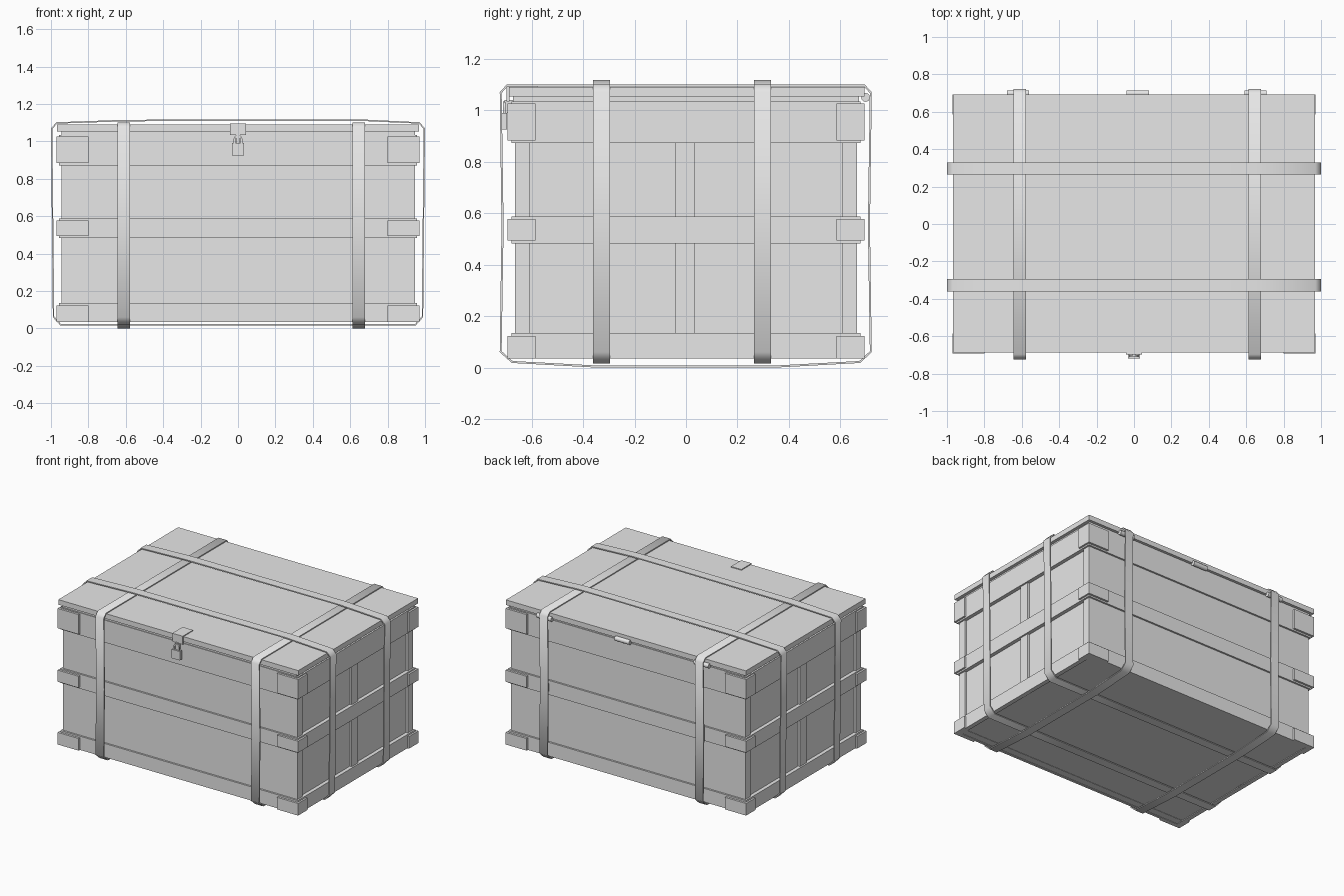
import bpy, bmesh, math
from mathutils import Vector

if "Cube" in bpy.data.objects:
    bpy.data.objects.remove(bpy.data.objects["Cube"], do_unlink=True)

GREY = (0.8, 0.8, 0.8, 1)
mat = bpy.data.materials.new("plain grey")
mat.use_nodes = True
mat.diffuse_color = GREY
mat.node_tree.nodes["Principled BSDF"].inputs["Base Color"].default_value = GREY


def make(name, bm, smooth=None):
    bmesh.ops.recalc_face_normals(bm, faces=bm.faces)
    me = bpy.data.meshes.new(name)
    bm.to_mesh(me)
    bm.free()
    me.materials.append(mat)
    ob = bpy.data.objects.new(name, me)
    bpy.context.collection.objects.link(ob)
    if smooth:
        bpy.ops.object.select_all(action='DESELECT')
        bpy.context.view_layer.objects.active = ob
        ob.select_set(True)
        bpy.ops.object.shade_smooth_by_angle(angle=math.radians(smooth))
    return ob


def box(name, x, y, z):
    """Box from (low, high) ranges."""
    bm = bmesh.new()
    bmesh.ops.create_cube(bm, size=1)
    for v in bm.verts:
        v.co = [r[0] if c < 0 else r[1] for c, r in zip(v.co, (x, y, z))]
    return make(name, bm)


def prism(name, outline, low, high, place):
    """Extrude a 2D outline; place(a, b, depth) gives the 3D point."""
    bm = bmesh.new()
    face = bm.faces.new([bm.verts.new(place(a, b, low)) for a, b in outline])
    step = Vector(place(0, 0, high)) - Vector(place(0, 0, low))
    new = bmesh.ops.extrude_face_region(bm, geom=[face])["geom"]
    bmesh.ops.translate(bm, vec=step, verts=[g for g in new if isinstance(g, bmesh.types.BMVert)])
    return make(name, bm)


def cylinder(name, centre, radius, length):
    """Cylinder lying along x."""
    bm = bmesh.new()
    bmesh.ops.create_cone(bm, cap_ends=True, segments=16, radius1=radius, radius2=radius, depth=length)
    for v in bm.verts:
        v.co = Vector((v.co.z, v.co.x, v.co.y)) + Vector(centre)
    return make(name, bm, 40)


def strap(name, path, centre, width, place, thick=0.008):
    """Closed flat band following a loop, thickened towards the inside."""
    pts = [Vector(p) for p in path]
    mid = sum(pts, Vector((0, 0))) / len(pts)
    inner = []
    for i, p in enumerate(pts):
        a = (p - pts[i - 1]).normalized()
        b = (pts[(i + 1) % len(pts)] - p).normalized()
        n = Vector((-a.y - b.y, a.x + b.x)).normalized()
        if n.dot(mid - p) < 0:
            n = -n
        inner.append(p + n * thick)
    bm = bmesh.new()
    rows = [[bm.verts.new(place(p.x, p.y, centre + s * width / 2)) for p in loop]
            for loop, s in ((pts, -1), (pts, 1), (inner, 1), (inner, -1))]
    for r in range(4):
        for i in range(len(pts)):
            j = (i + 1) % len(pts)
            s, t = rows[r], rows[(r + 1) % 4]
            bm.faces.new((s[i], s[j], t[j], t[i]))
    return make(name, bm, 60)


# Chest body: floor, planked walls, recessed end panels and their middle posts
box("inner_body", (-0.93, 0.93), (-0.62, 0.62), (0.04, 1.025))
for s, side in ((-1, "front"), (1, "back")):
    box(side + "_wall", (-0.945, 0.945), sorted((s * 0.608, s * 0.665)), (0.038, 1.03))
for s, side in ((-1, "right"), (1, "left")):
    box(side + "_middle_post", sorted((s * 0.92, s * 0.945)), (-0.04, 0.035), (0.038, 1.03))

# Three tiers of battens with corner brackets
tiers = {"lower": ((0.035, 0.135), (0.035, 0.123)),
         "middle": ((0.482, 0.587), (0.493, 0.577)),
         "upper": ((0.872, 1.035), (0.883, 1.027))}
for tier, (band, plate) in tiers.items():
    for s in (-1, 1):
        end = "left" if s > 0 else "right"
        face = "back" if s > 0 else "front"
        box(f"{tier}_{face}_batten", (-0.957, 0.957), sorted((s * 0.66, s * 0.678)), band)
        box(f"{tier}_{end}_batten", sorted((s * 0.925, s * 0.957)), (-0.665, 0.665), band)
        for t in (-1, 1):
            corner = [(0.97, 0.693), (0.80, 0.693), (0.80, 0.67),
                      (0.95, 0.67), (0.95, 0.585), (0.97, 0.585)]
            prism(f"{tier}_{end}_bracket_{'back' if t > 0 else 'front'}", corner, *plate,
                  lambda a, b, d, s=s, t=t: (s * a, t * b, d))

# Lid with a narrower underside board
box("lid_lip", (-0.945, 0.945), (-0.673, 0.673), (1.025, 1.055))
box("lid", (-0.968, 0.968), (-0.688, 0.693), (1.053, 1.09))

# Hinges along the back
for i, x in enumerate((-0.62, 0.02, 0.65)):
    cylinder(f"hinge_{i + 1}", (x, 0.698, 1.05), 0.017, 0.118)

# Hasp and padlock
box("hasp_top", (-0.042, 0.042), (-0.695, -0.578), (1.088, 1.096))
box("hasp_front", (-0.042, 0.042), (-0.697, -0.687), (1.035, 1.096))
box("hasp_staple", (-0.012, 0.012), (-0.705, -0.66), (0.99, 1.04))
box("padlock_body", (-0.033, 0.033), (-0.718, -0.695), (0.925, 0.99))
arch = [(0.024 * math.cos(a), 1.01 + 0.024 * math.sin(a))
        for a in (math.pi * k / 8 for k in range(9))]
hole = [(x * 0.6, 1.01 + (z - 1.01) * 0.6) for x, z in reversed(arch)]
prism("padlock_shackle", [(0.024, 0.985)] + arch + [(-0.024, 0.985), (-0.0144, 0.985)]
      + hole + [(0.0144, 0.985)], -0.712, -0.701, lambda a, b, d: (a, d, b))

# Straps running from front to back
cross = [(-0.724, 0.06), (-0.677, 0.018), (-0.35, 0.0), (0.35, 0.0), (0.677, 0.018), (0.722, 0.06),
         (0.715, 0.55), (0.722, 1.07), (0.695, 1.1), (-0.697, 1.1), (-0.724, 1.07), (-0.717, 0.55)]
for side, x in (("right", -0.61), ("left", 0.645)):
    strap(side + "_cross_strap", cross, x, 0.066, lambda a, b, d: (d, a, b))

# Straps running lengthwise over the others
length = [(-0.99, 0.06), (-0.95, 0.016), (0.95, 0.016), (0.99, 0.06),
          (1.0, 1.07), (0.97, 1.102), (0.64, 1.118), (0.35, 1.118), (-0.61, 1.115),
          (-0.97, 1.102), (-1.0, 1.07)]
for side, y in (("front", -0.328), ("back", 0.297)):
    strap(side + "_long_strap", length, y, 0.066, lambda a, b, d: (a, d, b))
